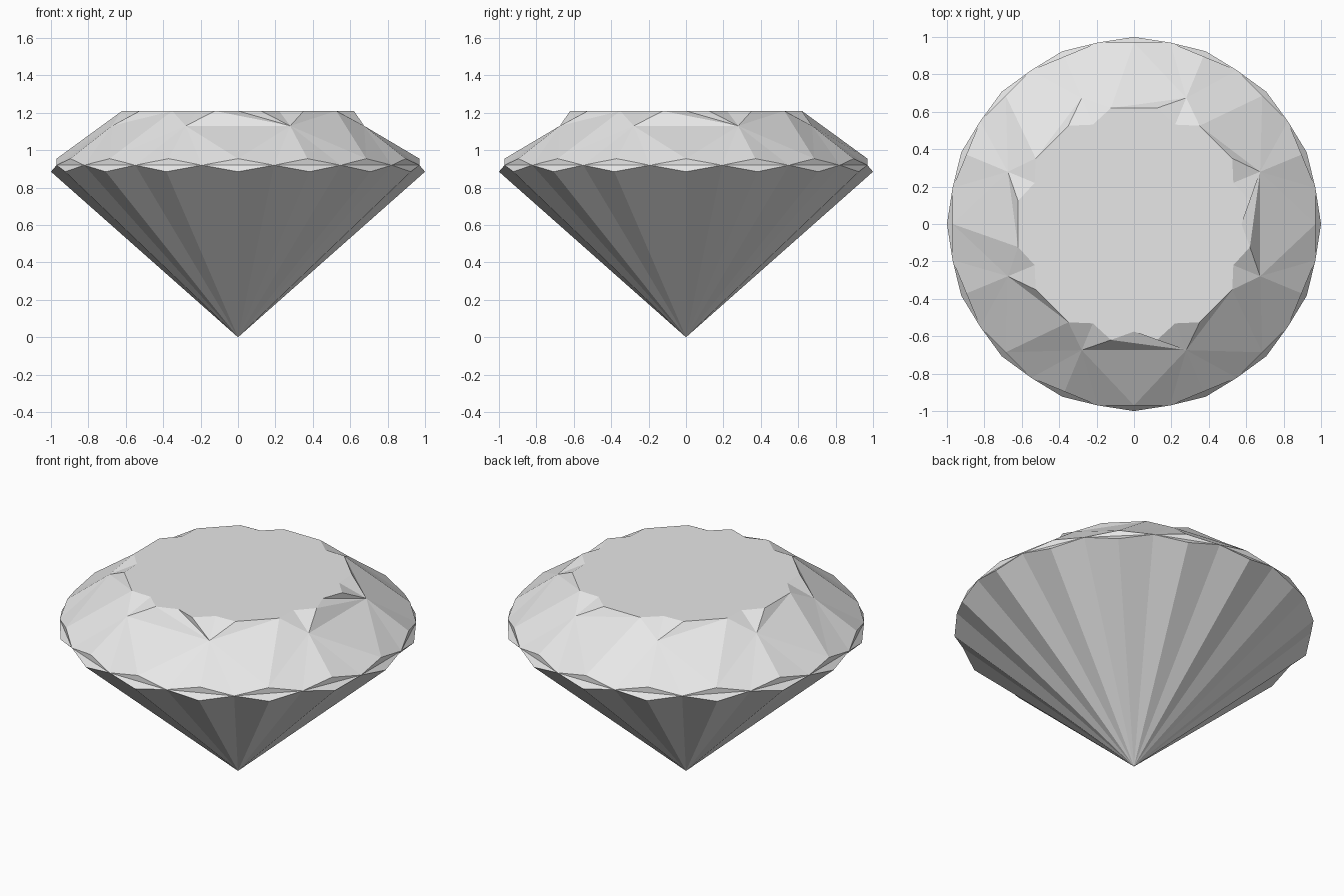
import bpy, bmesh, math

if "Cube" in bpy.data.objects:
    bpy.data.objects.remove(bpy.data.objects["Cube"])

mat = bpy.data.materials.new("pale grey crystal")
mat.diffuse_color = (0.8, 0.8, 0.8, 1)
mat.use_nodes = True
mat.node_tree.nodes["Principled BSDF"].inputs["Base Color"].default_value = mat.diffuse_color

bm = bmesh.new()


def ring(count, start, radius, z):
    """Evenly spaced vertices, start angle in degrees."""
    out = []
    for i in range(count):
        a = math.radians(start + 360 * i / count)
        out.append(bm.verts.new((radius * math.cos(a), radius * math.sin(a), z)))
    return out


def faces(*polys):
    for p in polys:
        bm.faces.new(p)


S = 11.25                                    # half a girdle step
low = ring(16, 0, 1.0, 0.885)                # lower girdle points
mid = ring(16, S, 0.989, 0.92)               # girdle waist
high = ring(16, 0, 0.97, 0.955)              # upper girdle points
crown = ring(8, 2 * S, 0.73, 1.13)           # crown corners
table = ring(16, S, 0.632, 1.21)             # outer table corners
notch = ring(16, 0, 0.575, 1.21)             # inner table corners
culet = bm.verts.new((0, 0, 0))
centre = bm.verts.new((0, 0, 1.21))

# Pavilion and scalloped girdle
for i in range(16):
    before, after = mid[i - 1], mid[i]
    faces((culet, low[i], before), (culet, after, low[i]),
          (before, low[i], after), (before, after, high[i]))

for k in range(8):
    i = 2 * k
    c0, c1 = crown[k - 1], crown[k]
    t0, t1 = table[i - 1], table[i]
    u, n = high[i], notch[i]
    # Main crown facets: the front and right ones are folded inward
    if k in (0, 6):
        faces((u, c1, c0), (c0, c1, t0), (t0, c1, n), (n, c1, t1))
    else:
        faces((c0, t1, t0), (u, t1, c0), (u, c1, t1), (t0, t1, n))
    # Corner facets down to the girdle and up to the table notch
    j = i + 1
    nxt = (i + 2) % 16
    faces((c1, u, mid[i]), (c1, mid[i], high[j]),
          (c1, high[j], mid[j]), (c1, mid[j], high[nxt]),
          (c1, notch[j], t1), (c1, table[j], notch[j]))
    # Table
    faces((centre, t0, n), (centre, n, t1),
          (centre, t1, notch[j]), (centre, notch[j], table[j]))

bmesh.ops.recalc_face_normals(bm, faces=bm.faces[:])
mesh = bpy.data.meshes.new("cut_gem")
bm.to_mesh(mesh)
bm.free()
mesh.materials.append(mat)
gem = bpy.data.objects.new("cut_gem", mesh)
bpy.context.collection.objects.link(gem)
